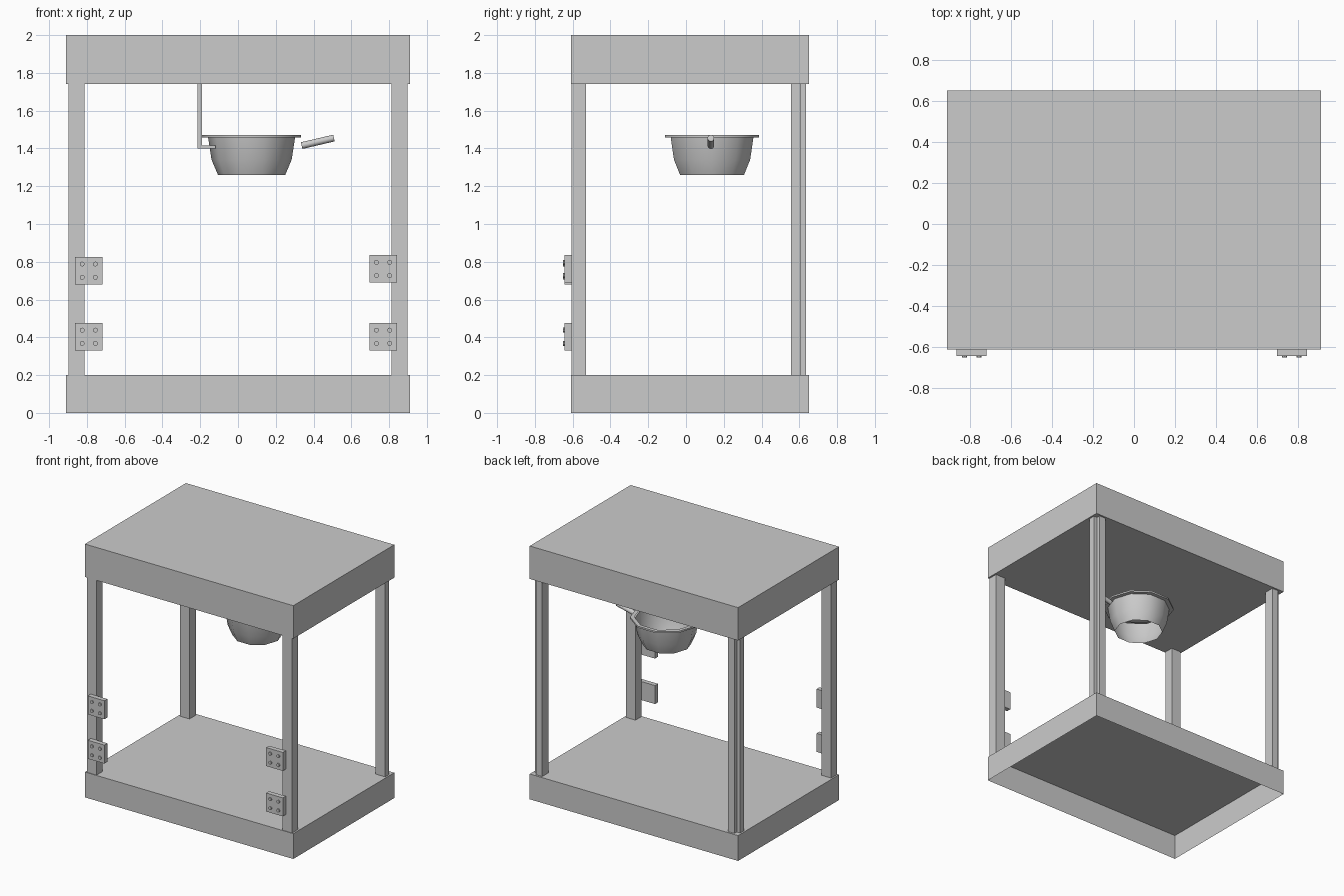
import bpy, bmesh, math
from mathutils import Matrix, Vector

cube = bpy.data.objects.get("Cube")
if cube:
    bpy.data.objects.remove(cube)

grey = bpy.data.materials.new("plain grey")
grey.use_nodes = True
colour = (0.6, 0.6, 0.6, 1)
grey.diffuse_color = colour
grey.node_tree.nodes["Principled BSDF"].inputs["Base Color"].default_value = colour


def finish(name, bm, smooth=None):
    mesh = bpy.data.meshes.new(name)
    bm.to_mesh(mesh)
    bm.free()
    mesh.materials.append(grey)
    ob = bpy.data.objects.new(name, mesh)
    bpy.context.collection.objects.link(ob)
    if smooth:
        bpy.ops.object.select_all(action="DESELECT")
        ob.select_set(True)
        bpy.context.view_layer.objects.active = ob
        bpy.ops.object.shade_smooth_by_angle(angle=math.radians(smooth))
    return ob


def add_box(bm, lo, hi):
    lo, hi = Vector(lo), Vector(hi)
    place = Matrix.Translation((lo + hi) / 2) @ Matrix.Diagonal((*(hi - lo), 1))
    bmesh.ops.create_cube(bm, size=1, matrix=place)


def add_rod(bm, start, end, radius, sides):
    start, end = Vector(start), Vector(end)
    axis = end - start
    turn = axis.to_track_quat("Z", "Y").to_matrix().to_4x4()
    bmesh.ops.create_cone(bm, cap_ends=True, segments=sides, radius1=radius, radius2=radius,
                          depth=axis.length, matrix=Matrix.Translation((start + end) / 2) @ turn)


def prism(name, outline, z0, z1):
    bm = bmesh.new()
    face = bm.faces.new([bm.verts.new((x, y, z0)) for x, y in outline])
    top = bmesh.ops.extrude_face_region(bm, geom=[face])["geom"]
    bmesh.ops.translate(bm, vec=(0, 0, z1 - z0),
                        verts=[v for v in top if isinstance(v, bmesh.types.BMVert)])
    bmesh.ops.recalc_face_normals(bm, faces=bm.faces)
    return finish(name, bm)


# Roof, and base tray that is hollow underneath
bm = bmesh.new()
add_box(bm, (-0.91, -0.61, 1.74), (0.91, 0.65, 2))
finish("roof", bm)
bm = bmesh.new()
add_box(bm, (-0.91, -0.61, 0), (0.91, 0.65, 0.2))
bm.normal_update()
bmesh.ops.delete(bm, geom=[f for f in bm.faces if f.normal.z < -0.5], context="FACES")
finish("base", bm)

# Corner posts; the rear ones have a notched outer corner
for side, label in ((-1, "right"), (1, "left")):
    outer, inner = 0.897 * side, 0.812 * side
    notch = outer - 0.03 * side
    prism("front_post_" + label,
          [(outer, -0.605), (inner, -0.605), (inner, -0.53), (outer, -0.53)], 0.2, 1.74)
    prism("back_post_" + label,
          [(outer, 0.555), (inner, 0.555), (inner, 0.635), (notch, 0.635),
           (notch, 0.605), (outer, 0.605)], 0.2, 1.74)

# Hinge plates with four bolts each
for label, x, z in (("right_upper", -0.79, 0.753), ("right_lower", -0.79, 0.403),
                    ("left_upper", 0.768, 0.762), ("left_lower", 0.768, 0.403)):
    bm = bmesh.new()
    add_box(bm, (x - 0.073, -0.642, z - 0.073), (x + 0.073, -0.605, z + 0.073))
    for dx in (-0.035, 0.035):
        for dz in (-0.035, 0.035):
            add_rod(bm, (x + dx, -0.64, z + dz), (x + dx, -0.65, z + dz), 0.013, 10)
    finish("hinge_" + label, bm)

# Ten-sided kettle, open above and below, with a flat rim
profile = [(0.178, 1.26), (0.212, 1.34), (0.23, 1.457), (0.262, 1.457), (0.262, 1.47), (0.232, 1.47)]
bm = bmesh.new()
points = [bm.verts.new((r, 0, z)) for r, z in profile]
edges = [bm.edges.new(pair) for pair in zip(points, points[1:])]
bmesh.ops.spin(bm, geom=points + edges, cent=(0, 0, 0), axis=(0, 0, 1),
               angle=math.tau, steps=10, use_duplicate=False)
bmesh.ops.remove_doubles(bm, verts=bm.verts, dist=0.0005)
bmesh.ops.recalc_face_normals(bm, faces=bm.faces)
bmesh.ops.translate(bm, vec=(0.072, 0.138, 0), verts=bm.verts)
finish("kettle", bm, 40)

# Kettle handle
bm = bmesh.new()
add_rod(bm, (0.337, 0.132, 1.415), (0.508, 0.132, 1.455), 0.018, 10)
finish("kettle_handle", bm, 40)

# Flat hanger strip with a foot that meets the kettle
bm = bmesh.new()
outline = [(-0.215, 1.4), (-0.12, 1.4), (-0.12, 1.415), (-0.19, 1.415), (-0.19, 1.74), (-0.215, 1.74)]
bm.faces.new([bm.verts.new((x, 0.025, z)) for x, z in outline])
finish("kettle_hanger", bm)
